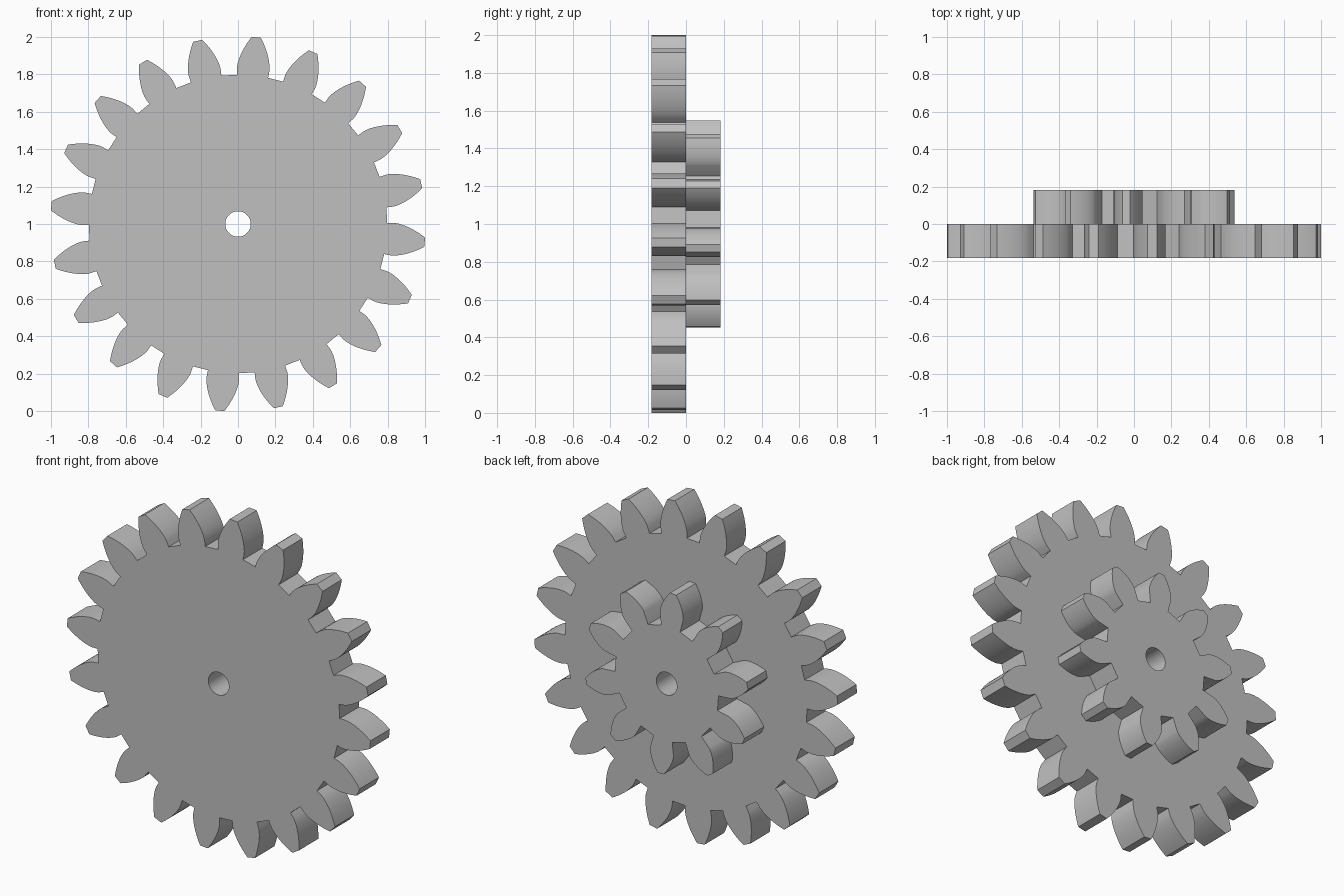
import bpy, bmesh
from math import sin, cos, tan, acos, sqrt, pi, radians
from mathutils import Vector

cube = bpy.data.objects.get("Cube")
if cube:
    bpy.data.objects.remove(cube, do_unlink=True)

MODULE = 0.0912            # tooth size shared by both gears
PRESSURE = radians(24)
BORE = 0.068
CENTRE_Z = 1.0
FLANK_STEPS = 10

grey = bpy.data.materials.new("light grey")
grey.use_nodes = True
colour = (0.53, 0.53, 0.53, 1)
grey.diffuse_color = colour
grey.node_tree.nodes["Principled BSDF"].inputs["Base Color"].default_value = colour


def polar(radius, angle):
    return Vector((radius * cos(angle), 0, CENTRE_Z + radius * sin(angle)))


def gear_outline(teeth, phase):
    """Involute teeth with radial flanks below the base circle."""
    pitch = MODULE * teeth / 2
    base = pitch * cos(PRESSURE)
    tip, root = pitch + MODULE, pitch - 1.25 * MODULE
    half_base = pi / (2 * teeth) + tan(PRESSURE) - PRESSURE
    flank = [(root, half_base)]
    for i in range(FLANK_STEPS + 1):
        r = base + (tip - base) * i / FLANK_STEPS
        involute = sqrt(max((r / base) ** 2 - 1, 0)) - acos(min(base / r, 1))
        flank.append((r, half_base - involute))
    points = []
    for t in range(teeth):
        middle = phase + 2 * pi * t / teeth
        points += [polar(r, middle - a) for r, a in flank]
        points += [polar(r, middle + a) for r, a in reversed(flank)]
    return points


def make_gear(name, teeth, phase, y_front, thickness):
    bm = bmesh.new()
    bore = [polar(BORE, 2 * pi * i / 48) for i in range(48)]
    edges = []
    for loop in (gear_outline(teeth, radians(phase)), bore):
        verts = [bm.verts.new(p + Vector((0, y_front, 0))) for p in loop]
        edges += [bm.edges.new((v, verts[i - 1])) for i, v in enumerate(verts)]
    # Front face with the bore left open, then pushed back to full thickness
    bmesh.ops.triangle_fill(bm, use_beauty=True, edges=edges)
    extruded = bmesh.ops.extrude_face_region(bm, geom=bm.faces[:], use_keep_orig=True)
    back = [g for g in extruded["geom"] if isinstance(g, bmesh.types.BMVert)]
    bmesh.ops.translate(bm, verts=back, vec=(0, thickness, 0))
    bmesh.ops.recalc_face_normals(bm, faces=bm.faces[:])
    mesh = bpy.data.meshes.new(name)
    bm.to_mesh(mesh)
    bm.free()
    mesh.materials.append(grey)
    obj = bpy.data.objects.new(name, mesh)
    bpy.context.collection.objects.link(obj)
    bpy.ops.object.select_all(action="DESELECT")
    obj.select_set(True)
    bpy.context.view_layer.objects.active = obj
    bpy.ops.object.shade_smooth_by_angle(angle=radians(20))
    return obj


# Large wheel at the front, small pinion behind it on the same axis
make_gear("large_gear", 20, -5.6, -0.182, 0.182)
make_gear("small_gear", 10, 22.4, 0.0, 0.182)
